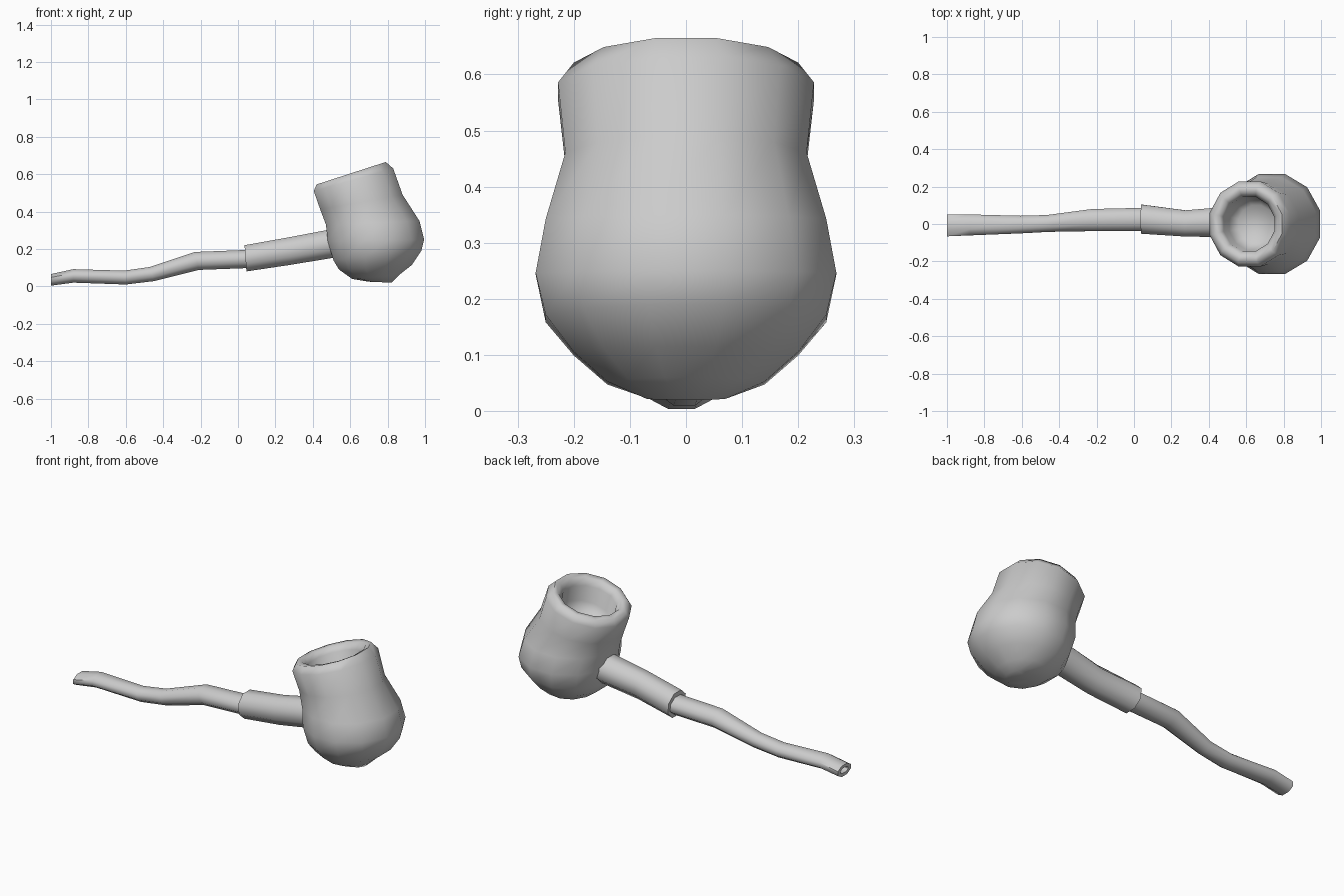
import bpy, bmesh, math
from mathutils import Vector

default_cube = bpy.data.objects.get("Cube")
if default_cube:
    bpy.data.objects.remove(default_cube, do_unlink=True)

# One plain grey for the whole pipe
grey = bpy.data.materials.new("plain grey")
grey.use_nodes = True
grey.diffuse_color = (0.6, 0.6, 0.6, 1)
grey.node_tree.nodes["Principled BSDF"].inputs["Base Color"].default_value = grey.diffuse_color


def add_ring(bm, first, second, y_middle, y_radius, sides):
    """Ring between two opposite points (x, z) of the side outline."""
    start = Vector((first[0], y_middle, first[1]))
    end = Vector((second[0], y_middle, second[1]))
    centre, half = (start + end) / 2, (end - start) / 2
    swell = 1 / math.cos(math.pi / sides)
    across = Vector((0, y_radius * swell, 0))
    ring = []
    for i in range(sides):
        angle = math.tau * (i + 0.5) / sides
        ring.append(bm.verts.new(centre + half * swell * math.cos(angle) + across * math.sin(angle)))
    return ring


def loft(name, sections, sides, crease_angle):
    """Skin a chain of rings, cap both ends and shade it."""
    bm = bmesh.new()
    rings = [add_ring(bm, *section, sides) for section in sections]
    for lower, upper in zip(rings, rings[1:]):
        for i in range(sides):
            j = (i + 1) % sides
            bm.faces.new((lower[i], lower[j], upper[j], upper[i]))
    bm.faces.new(rings[0])
    bm.faces.new(rings[-1])
    bmesh.ops.recalc_face_normals(bm, faces=bm.faces)
    mesh = bpy.data.meshes.new(name)
    bm.to_mesh(mesh)
    bm.free()
    mesh.materials.append(grey)
    part = bpy.data.objects.new(name, mesh)
    bpy.context.collection.objects.link(part)
    bpy.ops.object.select_all(action="DESELECT")
    part.select_set(True)
    bpy.context.view_layer.objects.active = part
    bpy.ops.object.shade_smooth_by_angle(angle=math.radians(crease_angle))
    return part


# Bowl: bulging outside from the base to the slanted rim, then down the chamber
bowl_sections = [
    ((0.70, 0.025), (0.82, 0.02), 0, 0.07),
    ((0.61, 0.04), (0.86, 0.06), 0, 0.14),
    ((0.54, 0.09), (0.93, 0.115), 0, 0.2),
    ((0.51, 0.14), (0.98, 0.19), 0, 0.25),
    ((0.48, 0.24), (0.995, 0.25), 0, 0.268),
    ((0.47, 0.33), (0.97, 0.35), 0, 0.25),
    ((0.44, 0.41), (0.88, 0.49), 0, 0.215),
    ((0.405, 0.51), (0.83, 0.63), 0, 0.228),
    ((0.42, 0.545), (0.79, 0.665), 0, 0.2),
    ((0.455, 0.555), (0.765, 0.65), 0, 0.168),
    ((0.48, 0.53), (0.75, 0.61), 0, 0.145),
    ((0.51, 0.44), (0.77, 0.52), 0, 0.14),
    ((0.56, 0.4), (0.75, 0.455), 0, 0.1),
]
loft("bowl", bowl_sections, 12, 70)

# Shank: tapered sleeve running into the bowl
shank_sections = [
    ((0.045, 0.08), (0.035, 0.22), 0.026, 0.078),
    ((0.28, 0.115), (0.27, 0.262), 0.003, 0.07),
    ((0.48, 0.148), (0.47, 0.3), 0.01, 0.08),
    ((0.58, 0.165), (0.57, 0.317), 0.01, 0.08),
]
loft("shank", shank_sections, 8, 60)

# Stem: wavy, flattened tube with a recessed bit opening at its tip
stem_sections = [
    ((-0.96, 0.03), (-0.96, 0.058), -0.008, 0.035),
    ((-1, 0.022), (-1, 0.05), -0.008, 0.035),
    ((-1, 0.004), (-1, 0.066), -0.008, 0.058),
    ((-0.88, 0.02), (-0.88, 0.092), -0.005, 0.056),
    ((-0.6, 0.01), (-0.61, 0.084), -0.003, 0.047),
    ((-0.45, 0.028), (-0.47, 0.104), 0.003, 0.045),
    ((-0.21, 0.088), (-0.23, 0.184), 0.021, 0.059),
    ((0.03, 0.097), (0.03, 0.194), 0.024, 0.062),
    ((0.12, 0.107), (0.12, 0.202), 0.02, 0.06),
]
loft("stem", stem_sections, 8, 60)
